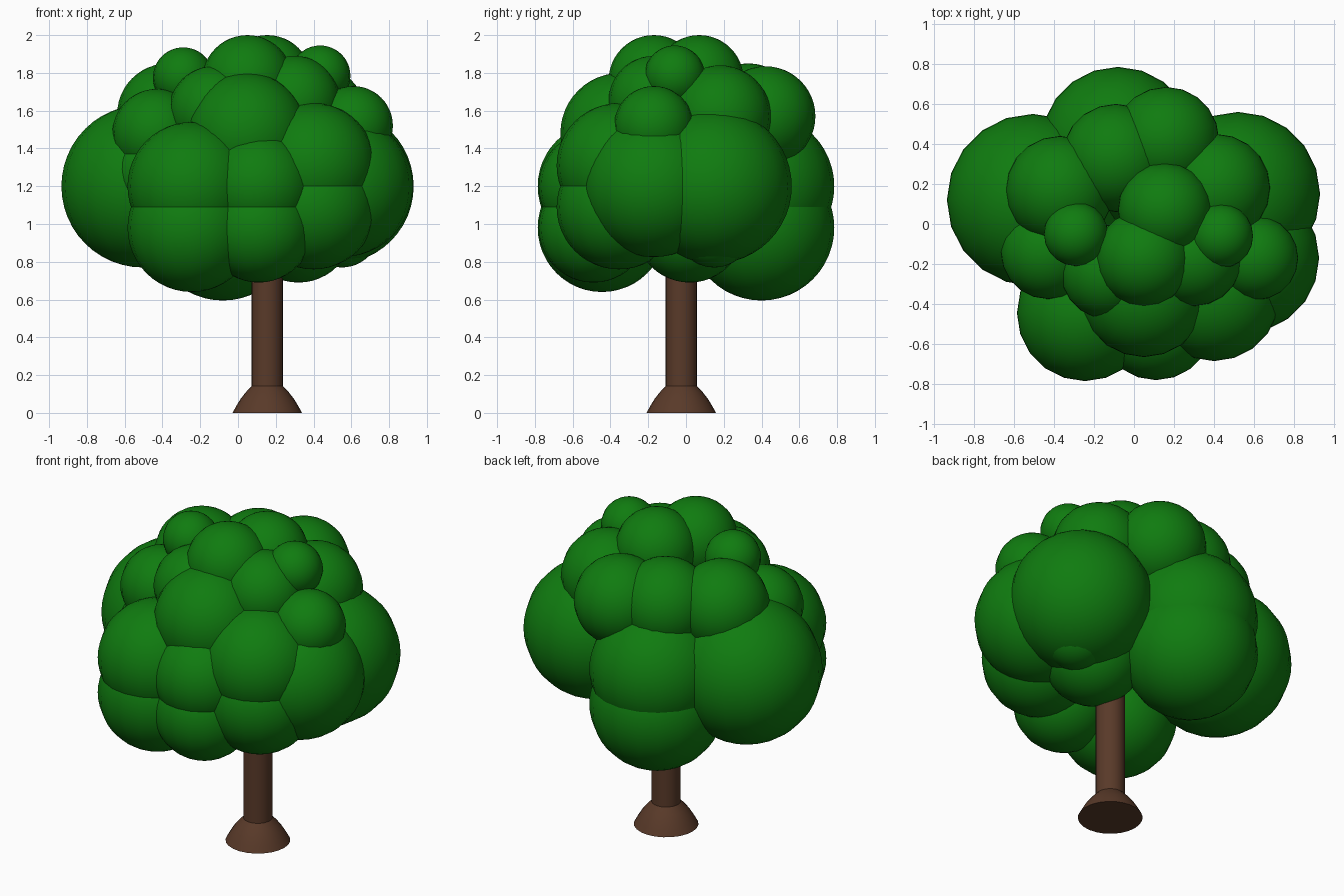
import bpy, bmesh, math
from mathutils import Matrix

if "Cube" in bpy.data.objects:
    bpy.data.objects.remove(bpy.data.objects["Cube"])


def material(name, color):
    m = bpy.data.materials.new(name)
    m.diffuse_color = (*color, 1)
    m.use_nodes = True
    m.node_tree.nodes["Principled BSDF"].inputs["Base Color"].default_value = m.diffuse_color
    return m


def finish(bm, name, mat, angle):
    me = bpy.data.meshes.new(name)
    bm.to_mesh(me)
    bm.free()
    ob = bpy.data.objects.new(name, me)
    bpy.context.collection.objects.link(ob)
    me.materials.append(mat)
    bpy.ops.object.select_all(action='DESELECT')
    ob.select_set(True)
    bpy.context.view_layer.objects.active = ob
    bpy.ops.object.shade_smooth_by_angle(angle=math.radians(angle))
    return ob


def foliage(name, balls, drop=0.0):
    """Overlapping leaf balls (x, y, z, r); drop adds a lowered copy of each."""
    bm = bmesh.new()
    for x, y, z, r in balls:
        for h in ([z, z - drop] if drop else [z]):
            bmesh.ops.create_uvsphere(bm, u_segments=20, v_segments=24, radius=r,
                                      matrix=Matrix.Translation((x, y, h)))
    return finish(bm, name, green, 60)


def lathe(name, profile, centre, sides, angle):
    """Closed solid of revolution from (radius, z) points."""
    bm = bmesh.new()
    rings = [[bm.verts.new((centre[0] + r * math.cos(a), centre[1] + r * math.sin(a), z))
              for a in (math.tau * i / sides for i in range(sides))] for r, z in profile]
    for low, high in zip(rings, rings[1:]):
        for i in range(sides):
            j = (i + 1) % sides
            bm.faces.new((low[i], low[j], high[j], high[i]))
    bm.faces.new(rings[0][::-1])
    bm.faces.new(rings[-1])
    return finish(bm, name, brown, angle)


green = material("leaf_green", (0.005, 0.2, 0.005))
brown = material("bark_brown", (0.1, 0.042, 0.022))

# Trunk and flared root
axis = (0.155, -0.025)
lathe("trunk", [(0.083, 0.10), (0.083, 1.0)], axis, 24, 40)
lathe("root_flare", [(0.184, 0), (0.165, 0.035), (0.142, 0.073), (0.115, 0.108), (0.083, 0.142)],
      axis, 24, 40)

# Stacked pairs of leaf balls
foliage("paired_leaves", [
    (-0.08, 0.40, 1.20, 0.385),
    (-0.245, -0.445, 1.20, 0.34),
    (0.11, -0.49, 1.20, 0.29),
    (0.40, -0.355, 1.31, 0.33),
    (-0.43, -0.14, 1.48, 0.235),
], drop=0.22)

# Wide middle ring and underside
foliage("middle_leaves", [
    (-0.505, 0.12, 1.20, 0.43),
    (0.52, 0.15, 1.20, 0.41),
    (0.55, -0.17, 1.20, 0.375),
    (0.32, 0.02, 0.98, 0.29),
    (0.55, 0.15, 0.97, 0.20),
])

# Upper ring
foliage("upper_leaves", [
    (-0.37, 0.17, 1.58, 0.27),
    (-0.09, 0.33, 1.58, 0.27),
    (0.16, 0.42, 1.57, 0.265),
    (0.41, 0.18, 1.57, 0.27),
    (0.61, -0.17, 1.52, 0.21),
    (0.05, -0.345, 1.48, 0.32),
    (-0.13, -0.24, 1.60, 0.235),
    (0.30, -0.17, 1.65, 0.24),
])

# Crown
foliage("crown_leaves", [
    (0.05, -0.17, 1.76, 0.24),
    (0.155, 0.07, 1.765, 0.235),
    (-0.29, -0.05, 1.775, 0.16),
    (0.435, -0.06, 1.785, 0.16),
])
